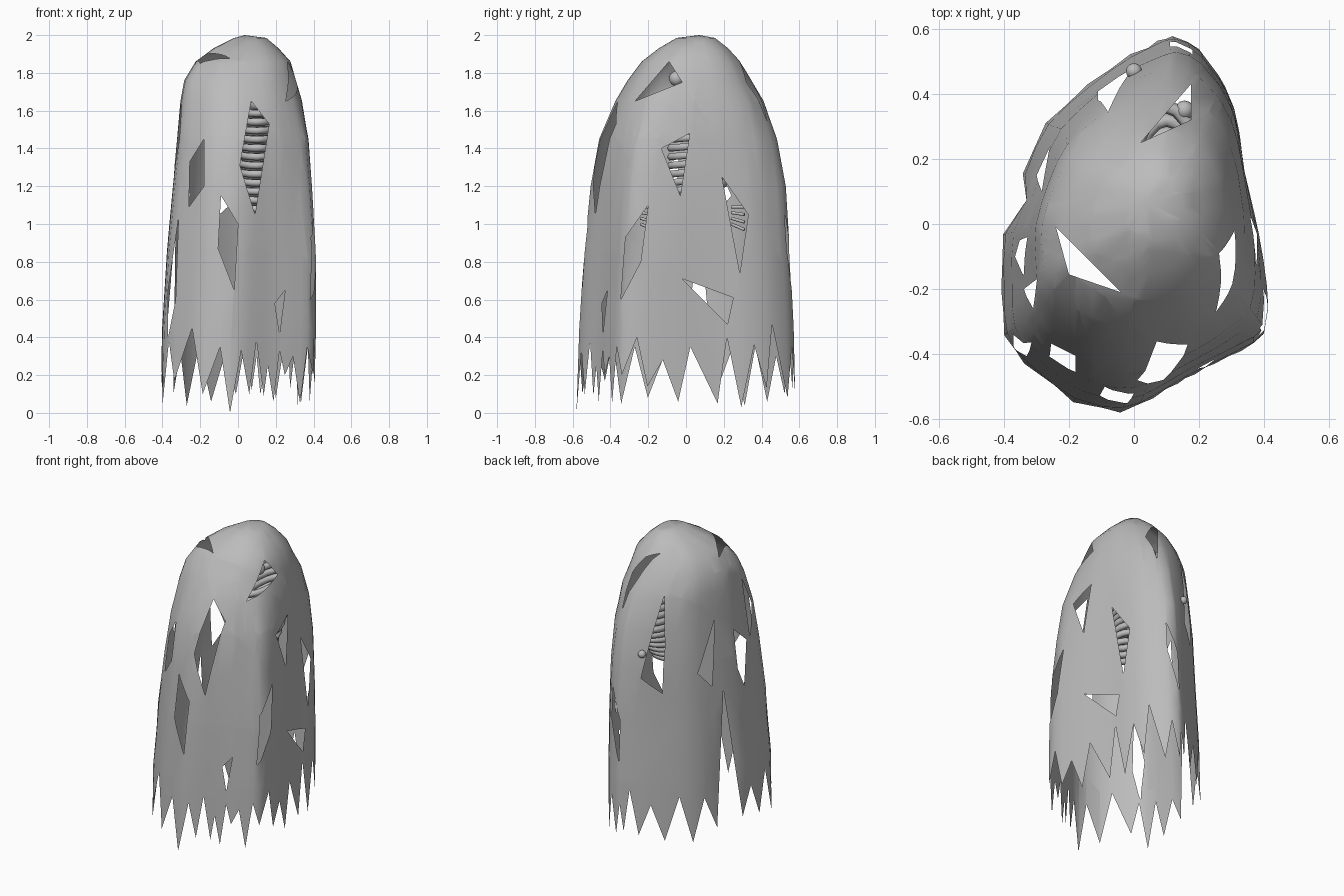
import bpy, bmesh, math
from mathutils import Vector

if "Cube" in bpy.data.objects:
    bpy.data.objects.remove(bpy.data.objects["Cube"])

grey = bpy.data.materials.new("ash_grey")
grey.diffuse_color = (0.5, 0.5, 0.5, 1)
grey.use_nodes = True
grey.node_tree.nodes["Principled BSDF"].inputs["Base Color"].default_value = grey.diffuse_color

# Egg-shaped hem outline, clockwise from the back
OUTLINE = [(.12, .58), (.19, .55), (.25, .48), (.31, .35), (.34, .15), (.38, -.02),
           (.41, -.22), (.40, -.34), (.31, -.40), (.17, -.47), (.05, -.54),
           (-.04, -.575), (-.18, -.55), (-.33, -.44), (-.40, -.34), (-.41, -.2),
           (-.405, -.03), (-.35, .14), (-.28, .30), (-.18, .40), (-.05, .50), (.04, .55)]
# Height profile: z, x min, x max, y min, y max, roundness
PROFILE = [(0, -.41, .405, -.58, .58, 0), (.45, -.40, .41, -.565, .57, 0),
           (.85, -.375, .41, -.54, .55, 0), (1.2, -.345, .395, -.505, .53, .2),
           (1.45, -.322, .38, -.46, .485, .4), (1.65, -.305, .345, -.375, .415, .75),
           (1.76, -.285, .31, -.31, .35, .85), (1.86, -.225, .28, -.235, .29, .9),
           (1.93, -.13, .215, -.145, .225, 1), (1.985, -.02, .15, -.05, .155, 1)]
# Ragged hem: position along the outline, hem height
HEM = [(0, .10), (.6, .35), (1.2, .08), (2.15, .47), (2.45, .13), (2.9, .36), (3.3, .03),
       (3.65, .40), (3.9, .05), (4.75, .35), (5.1, .06), (5.5, .28), (5.9, .14),
       (6.3, .40), (7, .20), (7.45, .35), (7.8, .05), (8.15, .30), (8.45, .20),
       (8.65, .33), (8.85, .06), (9.1, .25), (9.25, .09), (9.6, .38), (9.9, .10),
       (10.4, .33), (11, .0), (11.45, .35), (12.05, .10), (12.45, .45), (13.1, .17),
       (13.5, .38), (14, .05), (14.5, .35), (15, .08), (15.5, .30), (16, .12),
       (16.6, 1.0), (17.1, .10), (17.6, .32), (18.1, .04), (18.7, .35), (19.3, .06),
       (19.8, .30), (20.4, .10), (21, .40), (21.4, .12), (21.7, .30)]


def outline(s):
    """Smooth point on the hem outline."""
    n = len(OUTLINE)
    i, t = int(s), s - int(s)
    a, b, c, d = (Vector(OUTLINE[(i + k) % n]) for k in (-1, 0, 1, 2))
    return .5 * (2 * b + (c - a) * t + (2*a - 5*b + 4*c - d) * t*t
                 + (3*b - a - 3*c + d) * t**3)


def shell_point(s, z):
    """Point on the cloak at outline position s and height z."""
    for lo, hi in zip(PROFILE, PROFILE[1:]):
        if z <= hi[0]:
            break
    f = (z - lo[0]) / (hi[0] - lo[0])
    x0, x1, y0, y1, w = (p + (q - p) * f for p, q in zip(lo[1:], hi[1:]))
    p = outline(s)
    u = Vector((p.x / .41, (p.y - .0025) / .5775))
    e = 2.2 + .25 * max(0, u.y)
    rounded = u * (abs(u.x)**e + abs(u.y)**e)**(-1 / e)
    # The left side keeps more of the egg shape than the right
    side = min(1, max(0, u.x + .5))
    u = u.lerp(rounded, w * (.3 + .7 * side))
    return (x0 + (x1 - x0) * (u.x + 1) / 2, y0 + (y1 - y0) * (u.y + 1) / 2, z)


def cut_hole(bm, direction, points):
    """Cut a convex hole through the side of the shell that faces direction."""
    d = Vector(direction)
    if abs(d.z) > .5:
        pts = [Vector((a, b, 0)) for a, b in points]
    elif abs(d.y) > .5:
        pts = [Vector((a, 0, b)) for a, b in points]
    else:
        pts = [Vector((0, a, b)) for a, b in points]
    mid = sum(pts, Vector()) / len(pts)
    bm.normal_update()
    inside = {f for f in bm.faces if f.normal.dot(d) > .02}
    for p, q in zip(pts, pts[1:] + pts[:1]):
        no = (q - p).cross(d).normalized()
        if no.dot(mid - p) < 0:
            no.negate()
        geom = list(inside) + list({e for f in inside for e in f.edges}) \
            + list({v for f in inside for v in f.verts})
        res = bmesh.ops.bisect_plane(bm, geom=geom, dist=1e-6, plane_co=p, plane_no=no)
        faces = {g for g in res["geom"] if isinstance(g, bmesh.types.BMFace)}
        faces |= {f for f in inside if f.is_valid}
        inside = {f for f in faces if f.is_valid
                  and no.dot(f.calc_center_median() - p) > 0}
    bmesh.ops.delete(bm, geom=list(inside), context='FACES')


def finish(ob, name):
    ob.name = name
    ob.data.materials.append(grey)


# Cloak shell
bm = bmesh.new()
cols = [[bm.verts.new(shell_point(s, max(h, row[0]))) for row in PROFILE] for s, h in HEM]
crown = bm.verts.new((.035, .07, 2))
for a, b in zip(cols, cols[1:] + cols[:1]):
    for k in range(len(PROFILE) - 1):
        bm.faces.new((a[k], a[k + 1], b[k + 1], b[k]))
    bm.faces.new((a[-1], crown, b[-1]))
bmesh.ops.remove_doubles(bm, verts=bm.verts[:], dist=1e-5)
bmesh.ops.recalc_face_normals(bm, faces=bm.faces[:])
bm.normal_update()
if max(bm.faces, key=lambda f: f.calc_center_median().z).normal.z < 0:
    bmesh.ops.reverse_faces(bm, faces=bm.faces[:])

# Torn holes on each side
FRONT, BACK, RIGHT, LEFT, TOP = (0, -1, 0), (0, 1, 0), (1, 0, 0), (-1, 0, 0), (0, 0, 1)
HOLES = [
    (FRONT, [(.07, 1.65), (.165, 1.53), (.09, 1.05), (.01, 1.31)]),
    (FRONT, [(-.18, 1.45), (-.18, 1.2), (-.26, 1.09), (-.255, 1.33)]),
    (FRONT, [(-.09, 1.15), (0, 1.0), (-.02, .65), (-.105, .87)]),
    (FRONT, [(.25, .65), (.22, .42), (.195, .58)]),
    (FRONT, [(-.315, 1.03), (-.33, .6), (-.37, .40), (-.37, .65)]),
    (RIGHT, [(-.27, 1.65), (-.09, 1.86), (-.02, 1.75)]),
    (RIGHT, [(.02, 1.48), (-.03, 1.15), (-.13, 1.40)]),
    (RIGHT, [(.19, 1.25), (.33, 1.05), (.285, .74)]),
    (RIGHT, [(-.2, 1.1), (-.24, .8), (-.345, .6), (-.32, .93)]),
    (RIGHT, [(-.02, .71), (.25, .61), (.22, .47)]),
    (BACK, [(-.08, 1.67), (0, 1.14), (-.11, 1.04), (-.11, 1.36)]),
    (BACK, [(.18, 1.05), (.18, .85), (.11, .58), (.11, .85)]),
    (LEFT, [(.1, 1.47), (.24, 1.15), (.15, 1.04)]),
    (LEFT, [(-.04, 1.36), (-.16, 1.25), (-.1, .97), (-.05, 1.1)]),
    (LEFT, [(-.17, 1.65), (-.26, 1.45), (-.2, 1.25)]),
    (TOP, [(-.24, -.01), (-.2, -.155), (-.04, -.21)]),
    (TOP, [(.175, .43), (.02, .25), (.175, .32)]),
]
for direction, points in HOLES:
    cut_hole(bm, direction, points)
me = bpy.data.meshes.new("cloak")
bm.to_mesh(me)
bm.free()
me.polygons.foreach_set("use_smooth", [True] * len(me.polygons))
cloak = bpy.data.objects.new("cloak", me)
bpy.context.collection.objects.link(cloak)
finish(cloak, "torn_cloak")


def tube(name, points, radius, cyclic=False):
    """Round bone along a path."""
    cu = bpy.data.curves.new(name, 'CURVE')
    cu.dimensions = '3D'
    cu.bevel_depth, cu.bevel_resolution = radius, 1
    cu.use_fill_caps = True
    sp = cu.splines.new('POLY')
    sp.points.add(len(points) - 1)
    for p, co in zip(sp.points, points):
        p.co = (*co, 1)
    sp.use_cyclic_u = cyclic
    ob = bpy.data.objects.new(name, cu)
    bpy.context.collection.objects.link(ob)
    finish(ob, name)


# Rib cage hidden inside, shallower toward the waist
for i in range(12):
    z = 1.1 + i * .046
    front, back = -.08, .12 + .24 * min(1, i / 6)
    cy, ry = (front + back) / 2, (back - front) / 2
    ring = [(.1 + .1 * math.cos(a), cy + ry * math.sin(a), z + .02 * math.sin(a))
            for a in (2 * math.pi * k / 20 for k in range(20))]
    tube("rib", ring, .021, True)
tube("spine", [(.15, .34, 1.35), (.15, .34, 1.62)], .022)

# Bony fingers on both hands
for y0, z0 in ((.24, 1.0), (-.24, 1.0)):
    for k in range(4):
        tube("finger", [(.2, y0, z0 + .03 * k), (.22, y0 + .07, z0 - .03 + .04 * k)], .009)

# Knobby joints
for name, co, r in (("shoulder_joint", (.19, -.05, 1.77), .04),
                    ("neck_joint", (.155, .35, 1.62), .03),
                    ("hand_joint", (0, .47, 1.30), .025)):
    bpy.ops.mesh.primitive_uv_sphere_add(segments=12, ring_count=8, radius=r, location=co)
    bpy.ops.object.shade_smooth()
    finish(bpy.context.object, name)
